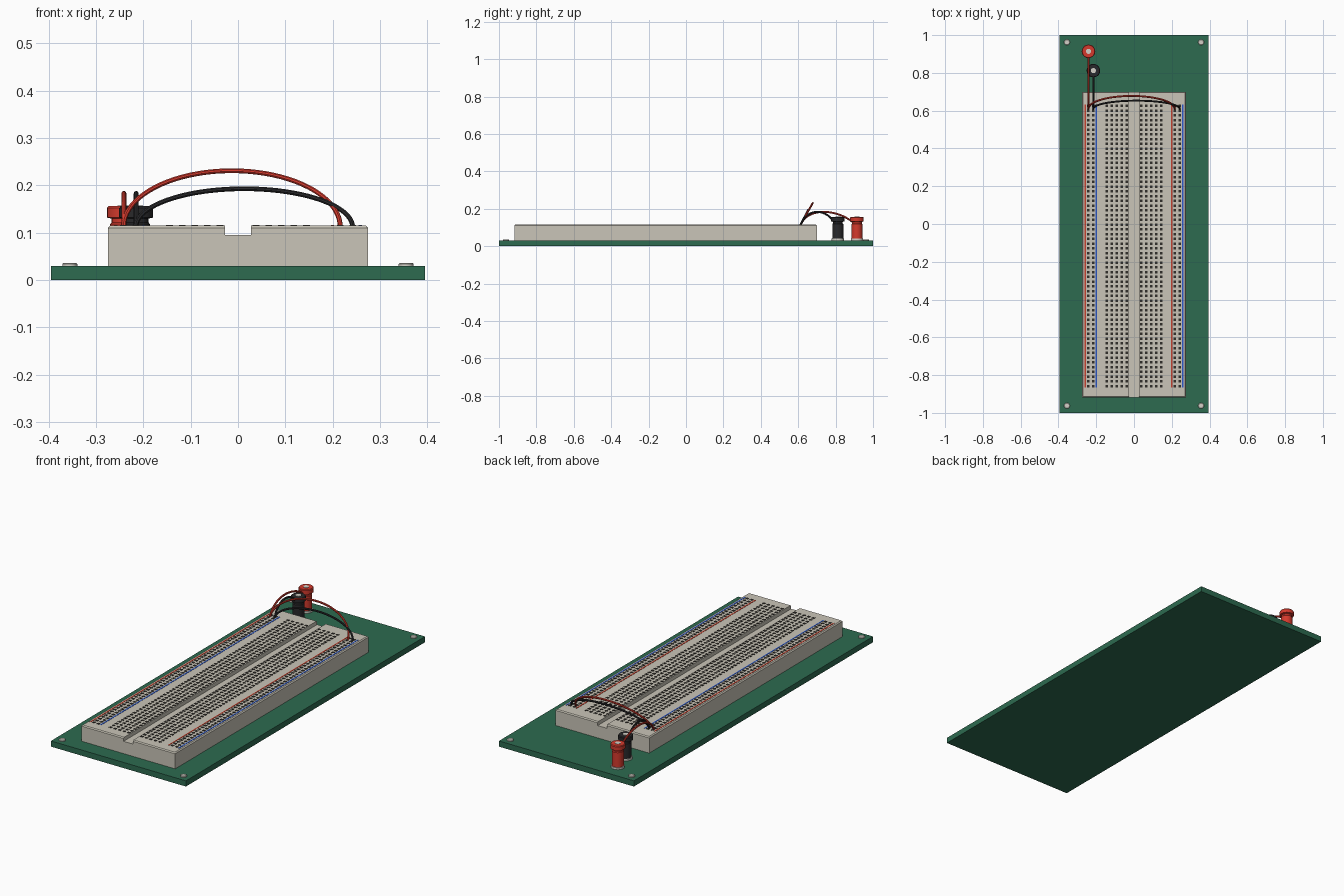
import bpy, bmesh, math
from mathutils import Matrix, Vector

if "Cube" in bpy.data.objects:
    bpy.data.objects.remove(bpy.data.objects["Cube"])


def material(name, color):
    m = bpy.data.materials.new(name)
    m.diffuse_color = (*color, 1)
    m.use_nodes = True
    m.node_tree.nodes["Principled BSDF"].inputs["Base Color"].default_value = m.diffuse_color
    return m


GREEN = material("board green", (0.026, 0.145, 0.080))
BEIGE = material("warm beige", (0.59, 0.56, 0.48))
DARK = material("hole charcoal", (0.030, 0.027, 0.023))
BLACK = material("black plastic", (0.022, 0.022, 0.024))
RED = material("red plastic", (0.66, 0.042, 0.026))
LINE_RED = material("red stripe", (0.56, 0.050, 0.026))
LINE_BLUE = material("blue stripe", (0.025, 0.10, 0.62))
METAL = material("light metal", (0.66, 0.64, 0.58))


def finish(name, bm, mat, smooth=False):
    bmesh.ops.recalc_face_normals(bm, faces=bm.faces)
    me = bpy.data.meshes.new(name)
    bm.to_mesh(me)
    bm.free()
    me.materials.append(mat)
    ob = bpy.data.objects.new(name, me)
    bpy.context.collection.objects.link(ob)
    if smooth:
        bpy.ops.object.select_all(action='DESELECT')
        ob.select_set(True)
        bpy.context.view_layer.objects.active = ob
        bpy.ops.object.shade_smooth_by_angle(angle=math.radians(35))
    return ob


def add_box(bm, lo, hi):
    lo, hi = Vector(lo), Vector(hi)
    mat = Matrix.Translation((lo + hi) / 2) @ Matrix.Diagonal((*(hi - lo), 1))
    bmesh.ops.create_cube(bm, size=1, matrix=mat)


def box(name, lo, hi, mat):
    bm = bmesh.new()
    add_box(bm, lo, hi)
    return finish(name, bm, mat)


def lathe(name, profile, center, mat, sides=20):
    """Spin a closed (radius, height) outline around a vertical axis."""
    bm = bmesh.new()
    rings = []
    for r, z in profile:
        rings.append([bm.verts.new((center[0] + r * math.cos(math.tau * i / sides),
                                    center[1] + r * math.sin(math.tau * i / sides), z))
                      for i in range(sides)])
    for a, b in zip(rings, rings[1:]):
        for i in range(sides):
            j = (i + 1) % sides
            bm.faces.new((a[i], a[j], b[j], b[i]))
    bm.faces.new(rings[0])
    bm.faces.new(rings[-1])
    return finish(name, bm, mat, True)


def wire(name, points, mat, radius=0.0052, sides=8):
    """Tube swept along a planar path."""
    pts = [Vector(p) for p in points]
    normal = (pts[len(pts) // 2] - pts[0]).cross(pts[-1] - pts[0]).normalized()
    bm = bmesh.new()
    rings = []
    for i, p in enumerate(pts):
        t = (pts[min(i + 1, len(pts) - 1)] - pts[max(i - 1, 0)]).normalized()
        side = t.cross(normal)
        rings.append([bm.verts.new(p + radius * (math.cos(a) * normal + math.sin(a) * side))
                      for a in (math.tau * k / sides for k in range(sides))])
    for a, b in zip(rings, rings[1:]):
        for k in range(sides):
            j = (k + 1) % sides
            bm.faces.new((a[k], a[j], b[j], b[k]))
    bm.faces.new(rings[0])
    bm.faces.new(rings[-1])
    return finish(name, bm, mat, True)


# Base plate and corner screws
box("base_plate", (-0.395, -1, 0), (0.395, 1, 0.03), GREEN)
for sx in (-1, 1):
    for sy in (-1, 1):
        lathe("corner_screw", [(0.016, 0.029), (0.016, 0.034), (0.013, 0.0365)],
              (sx * 0.355, sy * 0.962), METAL, 12)

# Breadboard body: grooved cross-section with chamfered rim
TOP, Y0, Y1, C = 0.115, -0.918, 0.70, 0.005
half = [(0.275, 0.03), (0.275, TOP - C), (0.275 - C, TOP), (0.027, TOP), (0.027, 0.095)]
outline = half + [(-x, z) for x, z in reversed(half)]
bm = bmesh.new()
loops = []
for y, drop in ((Y0, C), (Y0 + C, 0), (Y1 - C, 0), (Y1, C)):
    loops.append([bm.verts.new((x, y, min(z, TOP - drop) - (0.0001 if drop and z == TOP else 0)))
                  for x, z in outline])
n = len(outline)
for a, b in zip(loops, loops[1:]):
    for i in range(n):
        j = (i + 1) % n
        bm.faces.new((a[i], a[j], b[j], b[i]))
bm.faces.new(loops[0])
bm.faces.new(loops[-1])
finish("breadboard_body", bm, BEIGE)

# Contact holes as thin dark plates
ROWS, FIRST, LAST = 60, -0.858, 0.625
terminals = [s * (0.038 + 0.0267 * i) for s in (-1, 1) for i in range(5)]
rails = [s * x for s in (-1, 1) for x in (0.216, 0.242)]
for name, columns in (("terminal_holes", terminals), ("rail_holes", rails)):
    bm = bmesh.new()
    for x in columns:
        for r in range(ROWS):
            y = FIRST + (LAST - FIRST) * r / (ROWS - 1)
            add_box(bm, (x - 0.007, y - 0.0065, TOP - 0.001),
                    (x + 0.007, y + 0.0065, TOP + 0.0015))
    finish(name, bm, DARK)

# Power rail stripes
for name, x, mat in (("red_stripe", -0.2585, LINE_RED), ("blue_stripe", -0.1995, LINE_BLUE),
                     ("red_stripe", 0.1995, LINE_RED), ("blue_stripe", 0.2585, LINE_BLUE)):
    box(name, (x - 0.0035, -0.866, TOP - 0.001), (x + 0.0035, 0.633, TOP + 0.001), mat)

# Binding posts with metal foot and tip, plus a lead from each to the rail
for tag, x, y, mat in (("red", -0.241, 0.914, RED), ("black", -0.215, 0.812, BLACK)):
    lathe(tag + "_post_foot", [(0.033, 0.029), (0.033, 0.040)], (x, y), METAL)
    lathe(tag + "_post", [(0.029, 0.040), (0.029, 0.118), (0.026, 0.122), (0.026, 0.130),
                          (0.036, 0.132), (0.036, 0.152), (0.033, 0.156)], (x, y), mat)
    lathe(tag + "_post_tip", [(0.014, 0.150), (0.014, 0.158)], (x, y), METAL, 12)
    p = [Vector(v) for v in ((x, 0.612, 0.108), (x, 0.640, 0.205),
                             (x, 0.5 * (0.68 + y), 0.205), (x, y - 0.02, 0.127))]
    path = []
    for i in range(25):
        t = i / 24
        path.append((1 - t) ** 3 * p[0] + 3 * t * (1 - t) ** 2 * p[1]
                    + 3 * t * t * (1 - t) * p[2] + t ** 3 * p[3])
    wire(tag + "_lead", path, mat)

# Leaning jumper wires arching across the board
for tag, x0, x1, peak, y_peak, mat in (("red", -0.242, 0.216, 0.231, 0.678, RED),
                                       ("black", -0.216, 0.242, 0.193, 0.653, BLACK)):
    path = []
    for i in range(41):
        a = math.pi * (1 - i / 40)
        s = math.sin(a)
        path.append(((x0 + x1) / 2 + (x1 - x0) / 2 * math.cos(a),
                     0.610 + (y_peak - 0.610) * s, 0.112 + (peak - 0.112) * s))
    wire(tag + "_jumper", path, mat)
